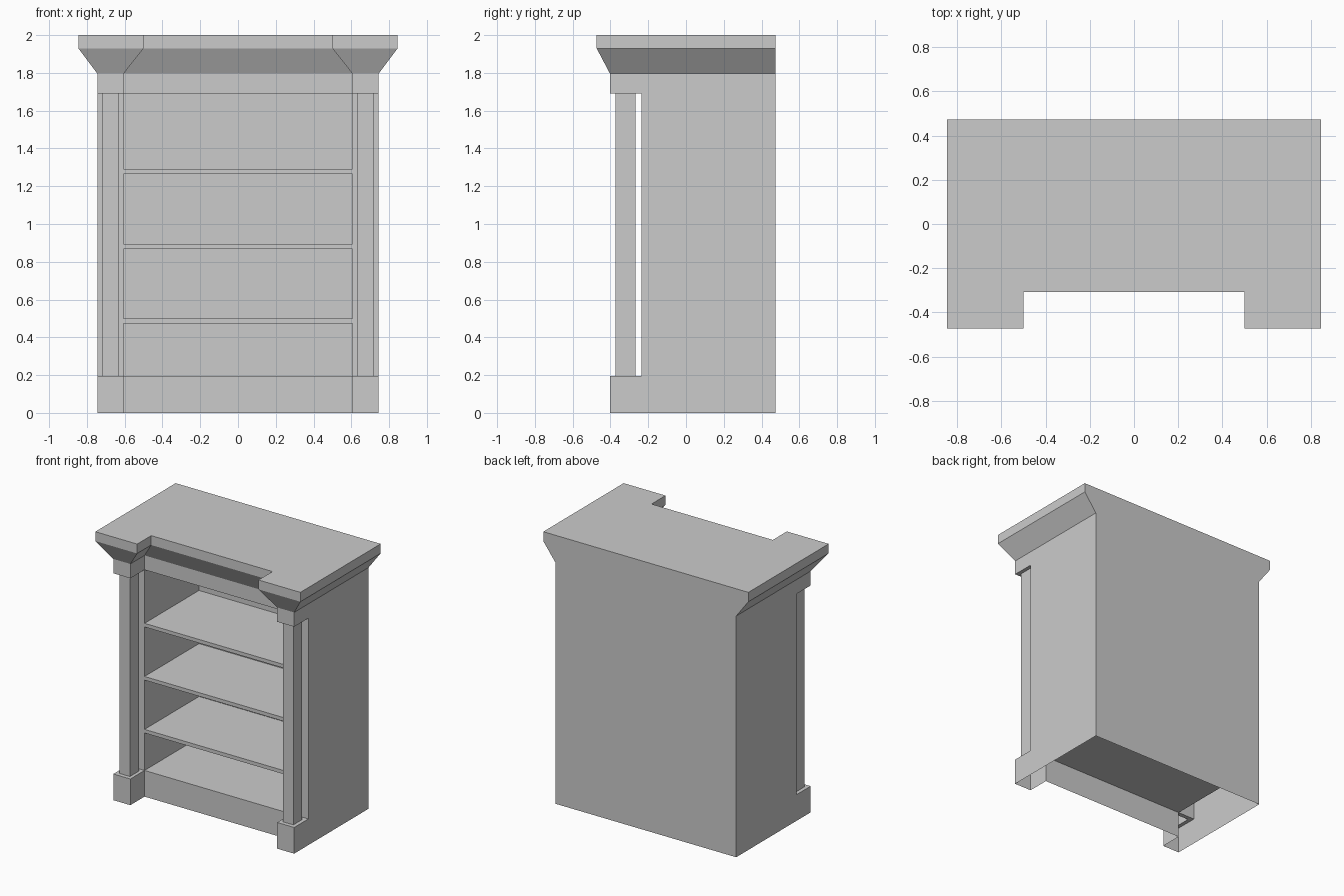
import bpy
import bmesh

cube = bpy.data.objects.get("Cube")
if cube:
    bpy.data.objects.remove(cube, do_unlink=True)

# Single paint colour
paint = bpy.data.materials.new("light_grey_paint")
paint.use_nodes = True
GREY = (0.6, 0.6, 0.6, 1.0)
paint.diffuse_color = GREY
paint.node_tree.nodes["Principled BSDF"].inputs["Base Color"].default_value = GREY

# Main dimensions
SIDE, INNER = 0.745, 0.605          # outer side and inside of the bookcase
BACK, INNER_BACK = 0.473, 0.405
FRONT, RECESS = -0.403, -0.236      # pedestal front and recessed middle front
PLINTH, FRIEZE, CORNICE, CROWN, TOP = 0.195, 1.69, 1.797, 1.93, 2.0
SHELF_TOPS, SHELF_THICK = (0.501, 0.895, 1.291), 0.027


def loop(bm, outline, z):
    return [bm.verts.new((x, y, z)) for x, y in outline]


def bridge(bm, low, high):
    n = len(low)
    for i in range(n):
        j = (i + 1) % n
        bm.faces.new((low[i], low[j], high[j], high[i]))


def walls(bm, levels):
    """Skin open walls through (outline, z) levels; return the top loop."""
    loops = [loop(bm, outline, z) for outline, z in levels]
    for low, high in zip(loops, loops[1:]):
        bridge(bm, low, high)
    return loops[-1]


def rect(x0, x1, y0, y1):
    return [(x0, y0), (x1, y0), (x1, y1), (x0, y1)]


def stepped(side, front, inner, recess):
    """Plan with two projecting wings and a recessed middle."""
    return [(-side, front), (-inner, front), (-inner, recess), (inner, recess),
            (inner, front), (side, front), (side, BACK), (-side, BACK)]


def finish(name, bm, mirrored=False):
    mesh = bpy.data.meshes.new(name)
    bm.to_mesh(mesh)
    bm.free()
    mesh.materials.append(paint)
    obj = bpy.data.objects.new(name, mesh)
    bpy.context.collection.objects.link(obj)
    if mirrored:
        mod = obj.modifiers.new("mirror", 'MIRROR')
        mod.use_mirror_merge = False
    return obj


base_plan = stepped(SIDE, FRONT, INNER, RECESS)
crown_plan = stepped(0.845, -BACK, 0.5, -0.308)
niche = rect(-INNER, INNER, RECESS, INNER_BACK)
pedestal = rect(INNER, SIDE, FRONT, RECESS)
shaft = rect(0.63, 0.717, -0.372, -0.268)

# Plinth: hollow, open underneath
bm = bmesh.new()
walls(bm, [(base_plan, 0), (base_plan, PLINTH)])
finish("plinth", bm)

# Carcass: hollow sides and back around the shelf niche
body_plan = [(-SIDE, RECESS), (-INNER, RECESS), (-INNER, INNER_BACK),
             (INNER, INNER_BACK), (INNER, RECESS), (SIDE, RECESS),
             (SIDE, BACK), (-SIDE, BACK)]
bm = bmesh.new()
walls(bm, [(body_plan, PLINTH), (body_plan, FRIEZE)])
finish("carcass", bm)

# Floor and ceiling of the niche
bm = bmesh.new()
bm.faces.new(loop(bm, niche, PLINTH))
finish("bottom_shelf", bm)
bm = bmesh.new()
bm.faces.new(reversed(loop(bm, niche, FRIEZE)))
finish("niche_ceiling", bm)

# Shelves
for i, z in enumerate(SHELF_TOPS):
    bm = bmesh.new()
    low = loop(bm, niche, z - SHELF_THICK)
    high = loop(bm, niche, z)
    bridge(bm, low, high)
    bm.faces.new(reversed(low))
    bm.faces.new(high)
    finish(f"shelf_{i + 1}", bm)

# Square columns on both sides
bm = bmesh.new()
walls(bm, [(shaft, PLINTH), (shaft, FRIEZE)])
finish("columns", bm, mirrored=True)

# Ledges around the column feet and heads
bm = bmesh.new()
bridge(bm, loop(bm, pedestal, PLINTH), loop(bm, shaft, PLINTH))
bridge(bm, loop(bm, shaft, FRIEZE), loop(bm, pedestal, FRIEZE))
finish("column_ledges", bm, mirrored=True)

# Frieze band with the column capitals
bm = bmesh.new()
walls(bm, [(base_plan, FRIEZE), (base_plan, CORNICE)])
finish("frieze", bm)

# Flared cornice and flat top
bm = bmesh.new()
rim = walls(bm, [(base_plan, CORNICE), (crown_plan, CROWN), (crown_plan, TOP)])
bm.faces.new(rim)
finish("cornice", bm)
